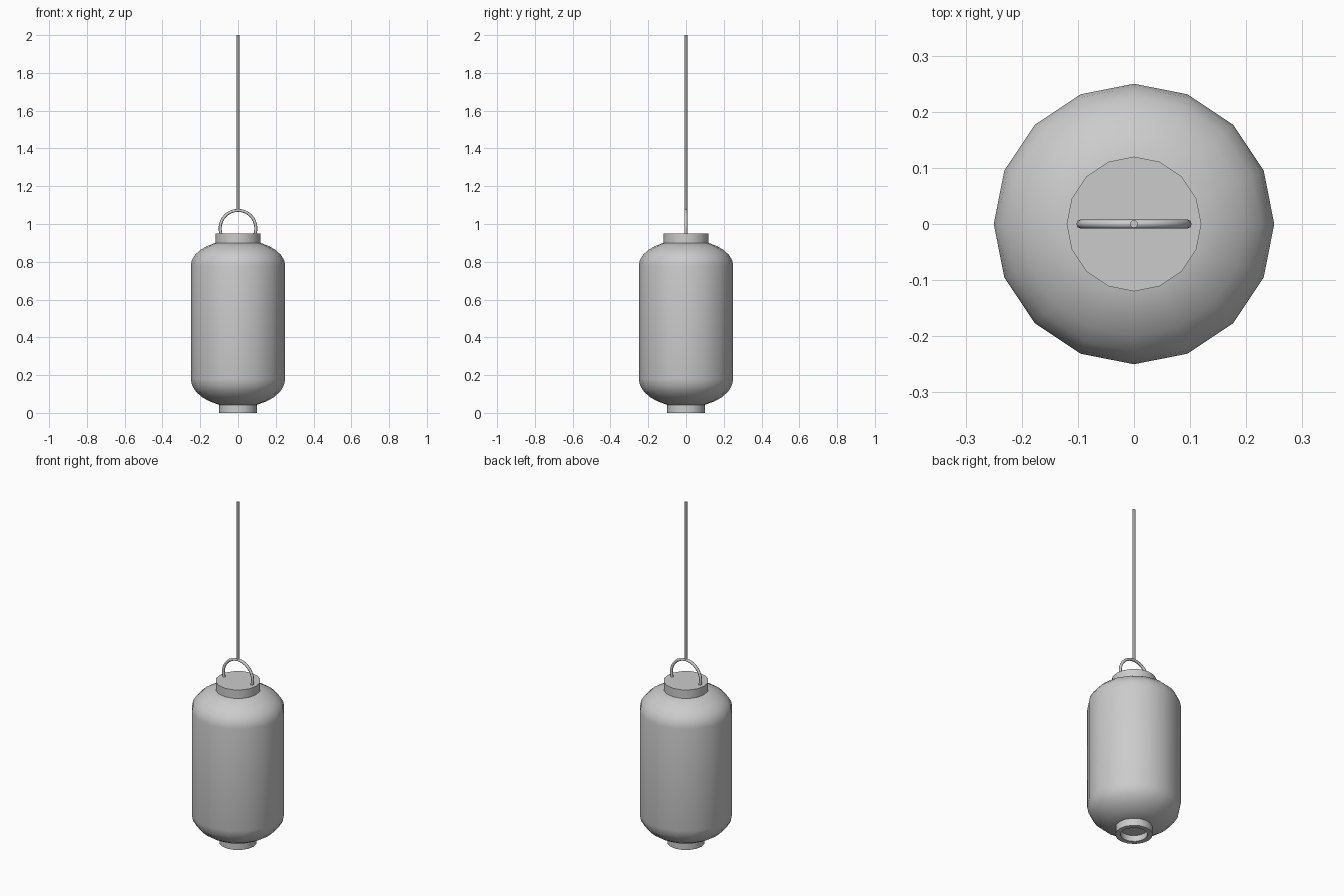
import bpy, math

if "Cube" in bpy.data.objects:
    bpy.data.objects.remove(bpy.data.objects["Cube"])

SIDES = 16


def add_mesh(name, verts, faces, angle=40):
    mesh = bpy.data.meshes.new(name)
    mesh.from_pydata(verts, [], faces)
    mesh.update()
    obj = bpy.data.objects.new(name, mesh)
    bpy.context.collection.objects.link(obj)
    bpy.ops.object.select_all(action='DESELECT')
    obj.select_set(True)
    bpy.context.view_layer.objects.active = obj
    bpy.ops.object.shade_smooth_by_angle(angle=math.radians(angle))
    return obj


def skin(name, rings, angle=40):
    """Bridge equal-sized rings of points and cap both ends."""
    n = len(rings[0])
    verts = [p for ring in rings for p in ring]
    faces = [(k * n + i, k * n + (i + 1) % n,
              (k + 1) * n + (i + 1) % n, (k + 1) * n + i)
             for k in range(len(rings) - 1) for i in range(n)]
    faces.append(tuple(reversed(range(n))))
    faces.append(tuple(range(len(verts) - n, len(verts))))
    return add_mesh(name, verts, faces, angle)


def lathe(name, profile, sides=SIDES):
    """Revolve (radius, z) points around the z axis, bottom to top."""
    turns = [2 * math.pi * i / sides for i in range(sides)]
    return skin(name, [[(r * math.cos(a), r * math.sin(a), z) for a in turns]
                       for r, z in profile])


def shoulder(r_end, z_wall, height, steps=5):
    """Rounded shoulder from the straight wall to radius r_end."""
    end = math.acos(r_end / 0.25)
    scale = height / math.sin(end)
    return [(0.25 * math.cos(end * i / steps),
             z_wall + scale * math.sin(end * i / steps))
            for i in range(steps + 1)]


# Lantern body: straight wall with rounded shoulders
lower = shoulder(0.10, 0.18, -0.137)
upper = shoulder(0.12, 0.78, 0.12)
lathe("lantern_body", lower[::-1] + upper)

# Base ring with a recessed opening, and flat top cap
lathe("base_ring", [(0.072, 0.035), (0.072, 0.0), (0.10, 0.0), (0.10, 0.05)])
lathe("top_cap", [(0.12, 0.895), (0.12, 0.95)])

# Handle: arched round wire rising from the cap
MAJOR, MINOR, CENTRE, STEPS, WIRE = 0.095, 0.008, 0.977, 20, 8
start = -math.asin(0.032 / MAJOR)
rings = []
for k in range(STEPS + 1):
    a = start + (math.pi - 2 * start) * k / STEPS
    ring = []
    for i in range(WIRE):
        t = -2 * math.pi * i / WIRE
        r = MAJOR + MINOR * math.cos(t)
        ring.append((r * math.cos(a), MINOR * math.sin(t), CENTRE + r * math.sin(a)))
    rings.append(ring)
skin("handle", rings, 50)

# Hanging rod
lathe("hanging_rod", [(0.007, 1.068), (0.007, 2.0)], 12)
